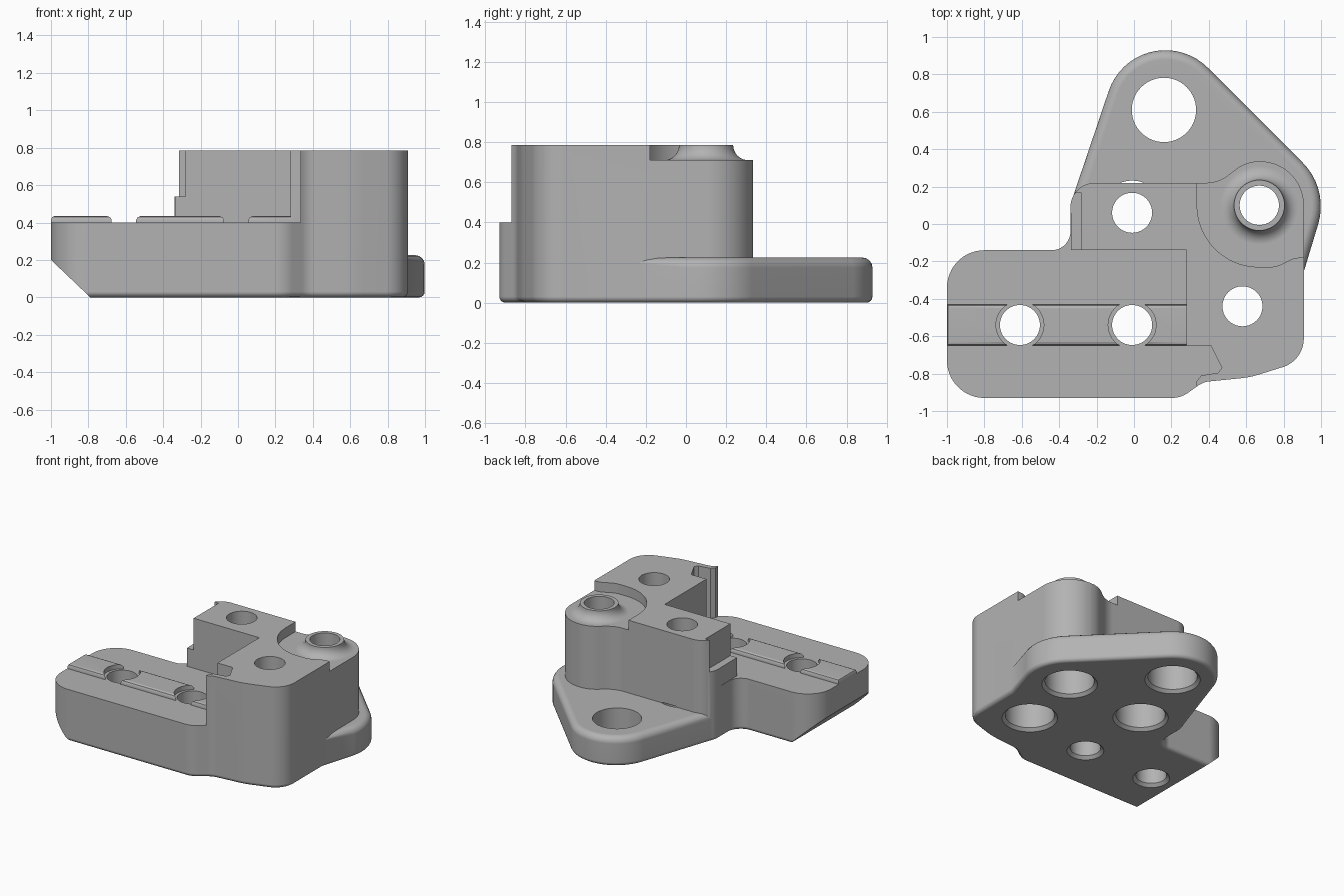
import bpy, bmesh, math
from mathutils import Vector, Matrix

cube = bpy.data.objects.get("Cube")
if cube:
    bpy.data.objects.remove(cube, do_unlink=True)

grey = bpy.data.materials.new("plain grey")
grey.use_nodes = True
grey.diffuse_color = (0.45, 0.45, 0.45, 1)
grey.node_tree.nodes["Principled BSDF"].inputs["Base Color"].default_value = grey.diffuse_color


def finish(bm, name):
    bmesh.ops.recalc_face_normals(bm, faces=bm.faces)
    mesh = bpy.data.meshes.new(name)
    bm.to_mesh(mesh)
    bm.free()
    mesh.materials.append(grey)
    ob = bpy.data.objects.new(name, mesh)
    bpy.context.collection.objects.link(ob)
    return ob


def rounded(corners):
    """Polygon of (x, y, radius) corners turned into a smooth outline."""
    out = []
    n = len(corners)
    for i, (x, y, r) in enumerate(corners):
        p = Vector((x, y))
        if r == 0:
            out.append(p)
            continue
        a = (Vector(corners[i - 1][:2]) - p).normalized()
        b = (Vector(corners[(i + 1) % n][:2]) - p).normalized()
        half = a.angle(b) / 2
        centre = p + (a + b).normalized() * (r / math.sin(half))
        start = p + a * (r / math.tan(half)) - centre
        sweep = math.pi - 2 * half
        if a.cross(b) > 0:
            sweep = -sweep
        steps = max(3, math.ceil(abs(sweep) / math.radians(7)))
        for k in range(steps + 1):
            out.append(centre + Matrix.Rotation(sweep * k / steps, 2) @ start)
    return out


def prism(name, corners, z0, z1, low=0, high=0, steps=4):
    bm = bmesh.new()
    face = bm.faces.new([bm.verts.new((p.x, p.y, z0)) for p in rounded(corners)])
    top = bmesh.ops.extrude_face_region(bm, geom=[face])["geom"]
    bmesh.ops.translate(bm, vec=(0, 0, z1 - z0),
                        verts=[v for v in top if isinstance(v, bmesh.types.BMVert)])
    for z, size in ((z0, low), (z1, high)):
        if size:
            rim = [e for e in bm.edges if all(abs(v.co.z - z) < 1e-5 for v in e.verts)]
            bmesh.ops.bevel(bm, geom=rim, offset=size, segments=steps,
                            profile=0.5, affect='EDGES')
    return finish(bm, name)


def box(name, x0, x1, y0, y1, z0, z1, high=0):
    return prism(name, [(x0, y0, 0), (x1, y0, 0), (x1, y1, 0), (x0, y1, 0)],
                 z0, z1, 0, high, 2)


def lathe(name, profile, x, y):
    bm = bmesh.new()
    vs = [bm.verts.new((r, 0, z)) for r, z in profile]
    es = [bm.edges.new(pair) for pair in zip(vs, vs[1:])]
    bmesh.ops.spin(bm, geom=vs + es, cent=(0, 0, 0), axis=(0, 0, 1),
                   angle=math.tau, steps=56)
    bmesh.ops.remove_doubles(bm, verts=bm.verts, dist=1e-5)
    bmesh.ops.translate(bm, vec=(x, y, 0), verts=bm.verts)
    return finish(bm, name)


def combine(target, tool, operation):
    tool.hide_render = True
    mod = target.modifiers.new(operation, 'BOOLEAN')
    mod.operation = operation
    mod.solver = 'EXACT'
    mod.object = tool
    bpy.context.view_layer.update()
    bpy.context.view_layer.objects.active = target
    bpy.ops.object.modifier_apply(modifier=mod.name)
    bpy.data.objects.remove(tool, do_unlink=True)


# Arm and tower share one outline
body = prism("mounting_bracket", [
    (-1, -0.93, 0.2), (0.25, -0.93, 0.15), (0.37, -0.845, 0.12), (0.62, -0.82, 0.5),
    (0.908, -0.73, 0.16), (0.908, 0.335, 0.233), (0.6, 0.335, 0.2), (0.45, 0.22, 0.2),
    (-0.34, 0.22, 0.13), (-0.34, -0.14, 0.1), (-1, -0.14, 0.2)], 0, 0.785, 0.03)

# Clearance above the arm, with the notch in the tower
combine(body, prism("arm_clearance", [
    (-1.2, -1.2, 0), (0.335, -1.2, 0), (0.335, -0.84, 0), (0.36, -0.81, 0),
    (0.45, -0.795, 0), (0.47, -0.77, 0), (0.41, -0.65, 0), (0.28, -0.65, 0),
    (0.28, -0.14, 0), (-0.338, -0.14, 0), (-0.338, 0.06, 0), (-1.2, 0.06, 0)],
    0.4, 1), 'DIFFERENCE')

# Ledge on the tower side
combine(body, box("side_ledge", -0.5, -0.28, -0.3, 0.165, 0.54, 1), 'DIFFERENCE')

# Recess around the boss
combine(body, prism("boss_recess", [
    (0.337, -0.23, 0.33), (0.76, -0.23, 0.15), (0.86, -0.18, 0.1),
    (1.2, -0.18, 0), (1.2, 0.6, 0), (0.337, 0.6, 0)], 0.71, 1), 'DIFFERENCE')

# Slanted underside of the arm tip
wedge = prism("tip_wedge", [(-1.105, 0.3, 0), (-1.105, -0.1, 0), (-0.685, -0.1, 0)], -1, 1.2)
wedge.data.transform(Matrix.Rotation(math.pi / 2, 4, 'X'))
combine(body, wedge, 'DIFFERENCE')

# Low flange with two lobes
combine(body, prism("flange", [
    (0.03, 1.2, 0.32), (-0.335, 0.12, 0.1), (-0.32, -0.05, 0), (0, -0.3, 0),
    (0.5, -0.4, 0), (0.87, -0.38, 0), (1.042, 0.188, 0.33)],
    0, 0.225, 0.03, 0.05), 'UNION')

# Raised rail on the arm, interrupted around the holes
rail = box("arm_rail", -1, 0.3, -0.65, -0.43, 0.37, 0.435, 0.02)
for x in (-0.61, -0.01):
    combine(rail, lathe("rail_gap", [(0, 0.3), (0.128, 0.3), (0.128, 0.6), (0, 0.6)],
                        x, -0.54), 'DIFFERENCE')
combine(body, rail, 'UNION')

# Boss with a flared foot
flare = [(0.21 - 0.075 * math.sin(t), 0.785 - 0.075 * math.cos(t))
         for t in (math.pi / 2 * k / 8 for k in range(9))]
combine(body, lathe("boss", [(0, 0.65), (0.21, 0.65)] + flare + [(0, 0.785)],
                    0.67, 0.1), 'UNION')

# Through holes: chamfered mouth underneath, some with a wide lower bore
for x, y, bore, wide in [(0.16, 0.61, 0.172, 0.172), (0.67, 0.1, 0.105, 0.172),
                         (-0.01, 0.06, 0.107, 0.172), (0.58, -0.44, 0.107, 0.172),
                         (-0.01, -0.54, 0.107, 0.107), (-0.61, -0.54, 0.107, 0.107)]:
    profile = [(0, -0.02), (wide + 0.042, -0.02), (wide, 0.022)]
    if wide > bore:
        profile += [(wide, 0.23), (bore, 0.23)]
    combine(body, lathe("hole", profile + [(bore, 1), (0, 1)], x, y), 'DIFFERENCE')

# Smooth shading with sharp edges kept
bpy.ops.object.select_all(action='DESELECT')
body.select_set(True)
bpy.context.view_layer.objects.active = body
bpy.ops.object.shade_smooth_by_angle(angle=math.radians(30))
weighted = body.modifiers.new("even shading", 'WEIGHTED_NORMAL')
weighted.keep_sharp = True
